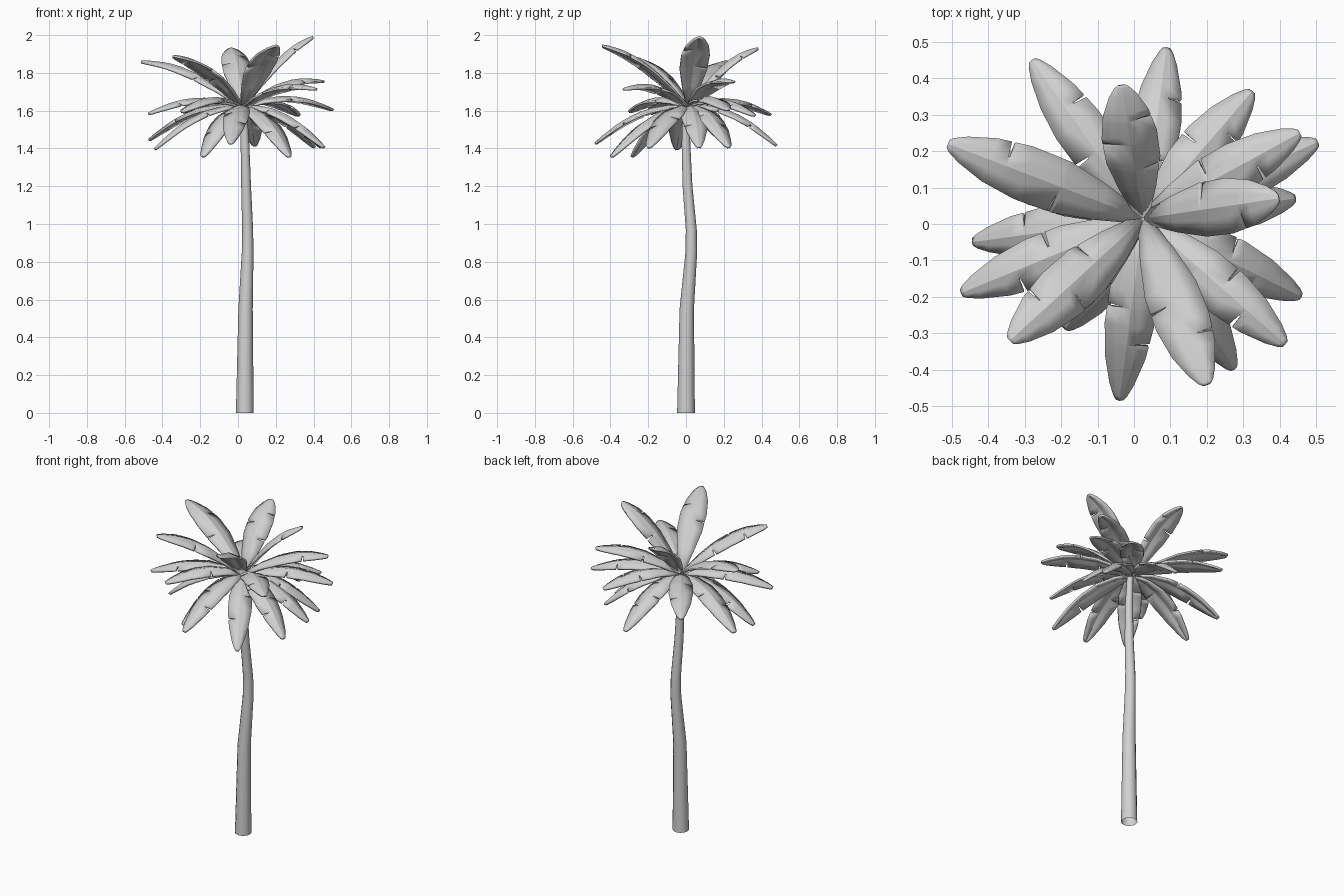
import bpy
import bmesh
import math
from mathutils import Vector

old = bpy.data.objects.get("Cube")
if old:
    bpy.data.objects.remove(old, do_unlink=True)

grey = bpy.data.materials.new("pale_grey")
grey.use_nodes = True
grey.diffuse_color = (0.64, 0.64, 0.64, 1)
grey.node_tree.nodes["Principled BSDF"].inputs["Base Color"].default_value = (0.64, 0.64, 0.64, 1)


def add_object(name, bm, angle):
    mesh = bpy.data.meshes.new(name)
    bm.to_mesh(mesh)
    bm.free()
    mesh.materials.append(grey)
    obj = bpy.data.objects.new(name, mesh)
    bpy.context.collection.objects.link(obj)
    bpy.ops.object.select_all(action='DESELECT')
    obj.select_set(True)
    bpy.context.view_layer.objects.active = obj
    bpy.ops.object.shade_smooth_by_angle(angle=math.radians(angle))
    return obj


# Trunk: open, tapering tube along a gently bent centre line (x, y, z, radius)
def build_trunk(sides=12):
    rings = [(0.036, 0, 0, 0.047), (0.04, 0.004, 0.55, 0.038),
             (0.051, 0.028, 0.85, 0.031), (0.051, 0.028, 0.97, 0.029),
             (0.043, 0.008, 1.2, 0.026), (0.037, 0, 1.42, 0.023),
             (0.028, 0, 1.63, 0.018)]
    bm = bmesh.new()
    loops = []
    for x, y, z, r in rings:
        angles = [math.tau * i / sides for i in range(sides)]
        loops.append([bm.verts.new((x + r * math.cos(a), y + r * math.sin(a), z)) for a in angles])
    for low, high in zip(loops, loops[1:]):
        for i in range(sides):
            j = (i + 1) % sides
            bm.faces.new((low[i], low[j], high[j], high[i]))
    bm.faces.new(loops[-1])
    add_object("trunk", bm, 40)


# Outline of a leaf: half width along its length
OUTLINE = [(0, 0.22), (0.2, 0.66), (0.4, 0.97), (0.6, 1), (0.78, 0.82),
           (0.92, 0.5), (0.98, 0.28), (1, 0.15)]


def half_width(t):
    for (a, wa), (b, wb) in zip(OUTLINE, OUTLINE[1:]):
        if t <= b:
            return wa + (wb - wa) * (t - a) / (b - a)
    return OUTLINE[-1][1]


# Leaf: arched, folded along the midrib, with narrow wedge slits in its edges
def build_leaf(name, tip, width, arch, slits):
    base = Vector((0.025, 0.015, 1.625))
    tip = Vector(tip)
    bend = (base + tip) / 2 + Vector((0, 0, arch))
    flat = Vector((tip.x - base.x, tip.y - base.y, 0)).normalized()
    side = Vector((-flat.y, flat.x, 0))

    def point(t, u):
        centre = base * (1 - t) ** 2 + bend * 2 * t * (1 - t) + tip * t * t
        along = ((bend - base) * (1 - t) + (tip - bend) * t).normalized()
        reach = width * half_width(t)
        return centre + side * u * reach - along.cross(side) * abs(u) * reach * 0.28

    # each row: position, slant towards the edge, slit side starting here
    rows = [(t, 0, 0) for t, w in OUTLINE]
    for t, s in slits:
        rows += [(t - 0.001, -0.009, s), (t + 0.001, 0.009, 0)]
    rows.sort()
    columns = (-1, -0.4, 0, 0.4, 1)
    bm = bmesh.new()
    grid = [[bm.verts.new(point(t + slant * abs(u), u)) for u in columns] for t, slant, s in rows]
    for i in range(len(rows) - 1):
        for c in range(4):
            slit = rows[i][2]
            if (slit < 0 and c == 0) or (slit > 0 and c == 3):
                continue
            bm.faces.new((grid[i][c], grid[i + 1][c], grid[i + 1][c + 1], grid[i][c + 1]))
    bmesh.ops.recalc_face_normals(bm, faces=bm.faces)
    if sum(f.normal.z for f in bm.faces) < 0:
        bmesh.ops.reverse_faces(bm, faces=bm.faces)
    leaf = add_object(name, bm, 20)
    solid = leaf.modifiers.new("thickness", 'SOLIDIFY')
    solid.thickness = 0.012
    solid.offset = -1


build_trunk()

# Leaf tips in three tiers: raised, spreading and drooping
tiers = {
    "raised_leaf": (0.077, 0.13, [(-0.51, 0.22, 1.865), (-0.34, -0.32, 1.895), (0.2, -0.44, 1.95),
                                  (0.395, 0.07, 1.995), (-0.035, 0.38, 1.935)]),
    "spreading_leaf": (0.07, 0.12, [(0.455, 0.25, 1.76), (0.415, -0.33, 1.72), (0.505, 0.225, 1.61),
                                    (-0.28, 0.45, 1.585), (0.325, 0.365, 1.58),
                                    (-0.475, -0.19, 1.59), (-0.3, -0.3, 1.6)]),
    "drooping_leaf": (0.068, 0.14, [(0.445, 0.07, 1.41), (0.09, 0.485, 1.42), (-0.475, 0.19, 1.45),
                                    (-0.445, -0.05, 1.4), (-0.19, -0.29, 1.36),
                                    (-0.04, -0.485, 1.43), (0.275, -0.4, 1.36),
                                    (0.46, -0.2, 1.41), (0.41, 0.23, 1.41)]),
}
slit_sets = [[(0.42, 1), (0.7, -1)], [(0.35, -1), (0.55, 1), (0.72, -1)], [(0.5, -1), (0.7, 1)]]
for tier, (width, arch, tips) in tiers.items():
    for n, tip in enumerate(tips):
        build_leaf(f"{tier}_{n + 1}", tip, width, arch, slit_sets[n % 3])
